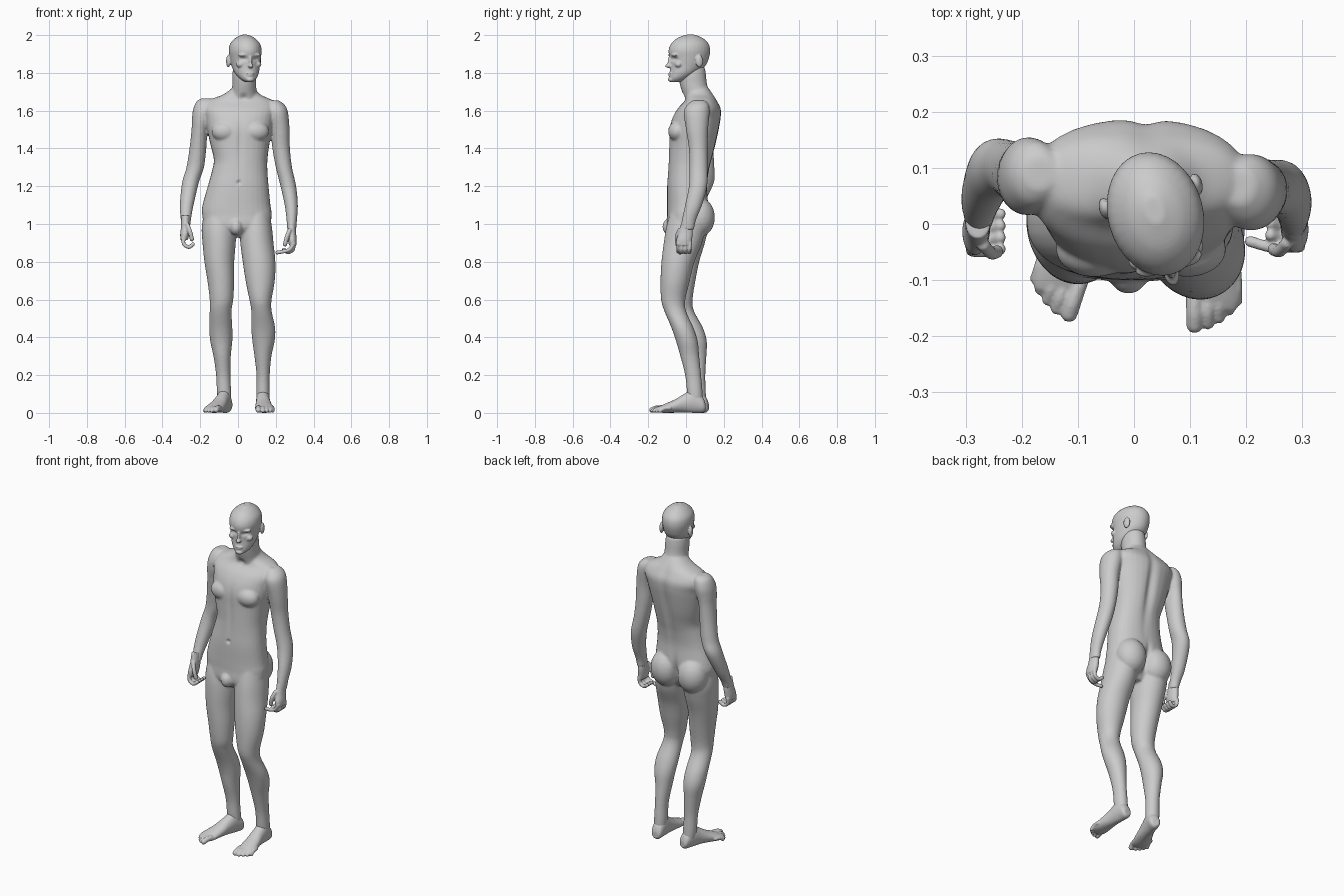
import bpy, bmesh, math
from mathutils import Vector, Matrix

skin = bpy.data.materials.new("plain_grey")
skin.diffuse_color = (0.6, 0.6, 0.6, 1)


def spline(rows, n=5):
    """Smoothly resample rows of numbers."""
    out = []
    for i in range(len(rows) - 1):
        a, b = rows[max(i - 1, 0)], rows[i]
        c, d = rows[i + 1], rows[min(i + 2, len(rows) - 1)]
        for k in range(n):
            t = k / n
            out.append([0.5 * (2 * q + (r - p) * t + (2 * p - 5 * q + 4 * r - s) * t * t
                               + (3 * q - p - 3 * r + s) * t ** 3)
                        for p, q, r, s in zip(a, b, c, d)])
    return out + [list(rows[-1])]


def loft(bm, rows, place=lambda a, b, t: (a, b, t), power=1.0, sides=32):
    """Rows are (t, a0, a1, b0, b1): oval sections stacked along t."""
    rings = []
    for t, a0, a1, b0, b1 in spline(rows):
        ring = []
        for k in range(sides):
            w = 2 * math.pi * k / sides
            c, s = math.cos(w), math.sin(w)
            c = math.copysign(abs(c) ** power, c)
            s = math.copysign(abs(s) ** power, s)
            ring.append(bm.verts.new(place((a0 + a1) / 2 + c * (a1 - a0) / 2,
                                           (b0 + b1) / 2 + s * (b1 - b0) / 2, t)))
        rings.append(ring)
    faces = [bm.faces.new(rings[0]), bm.faces.new(rings[-1])]
    for r, q in zip(rings, rings[1:]):
        for k in range(sides):
            m = (k + 1) % sides
            faces.append(bm.faces.new((r[k], r[m], q[m], q[k])))
    bmesh.ops.recalc_face_normals(bm, faces=faces)


def ball(bm, centre, radii, turn=Matrix()):
    m = turn @ Matrix.Translation(centre) @ Matrix.Diagonal((*radii, 1))
    bmesh.ops.create_icosphere(bm, subdivisions=3, radius=1, matrix=m)


def digit(bm, points, r):
    """Finger or toe: a run of overlapping balls."""
    for p in spline(points, 7):
        bmesh.ops.create_icosphere(bm, subdivisions=2, radius=r,
                                   matrix=Matrix.Translation(p))


def finish(bm, name, voxel, smooth, dents=()):
    """Fuse the pieces to one skin, then press in soft hollows."""
    me = bpy.data.meshes.new(name)
    bm.to_mesh(me)
    bm.free()
    ob = bpy.data.objects.new(name, me)
    bpy.context.collection.objects.link(ob)
    mod = ob.modifiers.new("fuse", 'REMESH')
    mod.mode, mod.voxel_size = 'VOXEL', voxel
    mod = ob.modifiers.new("relax", 'SMOOTH')
    mod.factor, mod.iterations = 0.5, smooth
    dg = bpy.context.evaluated_depsgraph_get()
    baked = bpy.data.meshes.new_from_object(ob.evaluated_get(dg))
    ob.modifiers.clear()
    ob.data = baked
    for v in baked.vertices:
        move = Vector()
        for c, size, push in dents:
            d = sum(((v.co[i] - c[i]) / size[i]) ** 2 for i in range(3))
            if d < 9:
                move += Vector(push) * math.exp(-d)
        v.co += move
    baked.materials.clear()
    baked.materials.append(skin)
    baked.polygons.foreach_set("use_smooth", [True] * len(baked.polygons))
    baked.update()
    return ob


# Torso
body = bmesh.new()
loft(body, [(0.93, -.10, .10, -.06, .05), (0.98, -.17, .165, -.10, .08),
            (1.05, -.19, .178, -.10, .11), (1.10, -.188, .172, -.10, .118),
            (1.20, -.16, .162, -.10, .112), (1.28, -.138, .156, -.095, .122),
            (1.34, -.128, .156, -.092, .137), (1.42, -.146, .166, -.09, .158),
            (1.50, -.163, .182, -.088, .175), (1.56, -.172, .192, -.073, .185),
            (1.61, -.185, .205, -.045, .185), (1.652, -.16, .185, -.008, .165),
            (1.685, -.08, .12, 0, .145), (1.72, -.03, .088, 0, .12)], power=.87)
# Chest, buttocks and groin
for x in (-.07, .095):
    ball(body, (x, -.045, 1.49), (.07, .05, .055))
for x in (-.095, .08):
    ball(body, (x, .07, 1.035), (.088, .083, .105))
ball(body, (-.01, -.085, .985), (.036, .04, .045))
# Neck
loft(body, [(1.64, -.05, .11, -.005, .15), (1.69, -.036, .1, -.018, .128),
            (1.74, -.03, .096, -.033, .112), (1.79, -.03, .096, -.04, .106),
            (1.83, -.025, .09, -.03, .1)])
# Legs
loft(body, [(1.06, -.18, -.02, -.08, .10), (.98, -.192, -.01, -.10, .115),
            (.90, -.188, -.012, -.107, .10), (.80, -.178, -.02, -.107, .07),
            (.70, -.162, -.02, -.102, .05), (.60, -.15, -.025, -.092, .035),
            (.54, -.15, -.034, -.075, .042), (.45, -.152, -.03, -.037, .09),
            (.38, -.147, -.03, -.015, .11), (.30, -.13, -.038, 0, .108),
            (.20, -.116, -.04, .023, .102), (.11, -.112, -.036, .03, .105),
            (.05, -.105, -.036, .035, .108)])
loft(body, [(1.06, .015, .168, -.085, .09), (.98, .01, .18, -.105, .10),
            (.90, .012, .188, -.118, .085), (.80, .025, .198, -.13, .045),
            (.70, .04, .195, -.135, .02), (.60, .06, .178, -.132, -.003),
            (.54, .07, .178, -.115, 0), (.45, .07, .197, -.077, .04),
            (.38, .076, .194, -.053, .062), (.30, .087, .177, -.03, .07),
            (.20, .098, .168, -.005, .08), (.11, .097, .168, .005, .088),
            (.05, .1, .165, .01, .09)])
# Arms
loft(body, [(1.665, -.195, -.14, .06, .12), (1.645, -.222, -.13, .035, .145),
            (1.60, -.239, -.135, .017, .155), (1.55, -.244, -.145, .017, .15),
            (1.50, -.246, -.16, .025, .145), (1.40, -.257, -.168, .04, .145),
            (1.30, -.273, -.18, .05, .15), (1.22, -.296, -.207, .042, .148),
            (1.10, -.308, -.235, .008, .09), (1.03, -.304, -.248, -.013, .048),
            (.99, -.302, -.252, -.022, .032)])
loft(body, [(1.655, .16, .215, .035, .1), (1.63, .15, .248, .005, .12),
            (1.59, .15, .265, -.012, .125), (1.50, .172, .273, 0, .117),
            (1.40, .182, .275, .015, .115), (1.30, .2, .286, .018, .115),
            (1.20, .225, .308, .015, .112), (1.10, .247, .317, -.005, .085),
            (1.02, .257, .312, -.022, .053), (.97, .26, .308, -.03, .043)])
finish(body, "body", .006, 8, [
    ((.02, .18, 1.42), (.025, .07, .22), (0, -.016, 0)),     # spine furrow
    ((-.008, .13, 1.03), (.016, .06, .08), (0, -.02, 0)),    # cleft
    ((.01, -.1, 1.42), (.015, .05, .13), (0, .006, 0)),      # breastbone line
    ((.004, -.1, 1.22), (.009, .03, .009), (0, .012, 0)),    # navel
    ((.03, 0, 1.67), (.02, .05, .018), (0, .012, 0))])       # throat notch

# Head, turned slightly to its left
turn = Matrix.Translation((.035, .03, 0)) @ Matrix.Rotation(math.radians(15), 4, 'Z')
head = bmesh.new()
rows = [(1.752, .02, -.113, -.06), (1.77, .043, -.122, -.02), (1.80, .063, -.119, .03),
        (1.84, .074, -.116, .075), (1.88, .081, -.12, .093), (1.92, .085, -.124, .099),
        (1.955, .077, -.11, .09), (1.984, .05, -.078, .06), (2.002, .016, -.03, .018)]
loft(head, [(z, -w, w, f, b) for z, w, f, b in rows],
     lambda a, b, t: turn @ Vector((a, b, t)))
ball(head, (0, -.122, 1.837), (.014, .023, .012), turn)    # nose tip
ball(head, (0, -.116, 1.86), (.009, .016, .034), turn)     # nose bridge
ball(head, (0, -.114, 1.797), (.024, .014, .006), turn)    # upper lip
ball(head, (0, -.113, 1.786), (.02, .014, .006), turn)     # lower lip
ball(head, (0, -.11, 1.765), (.022, .02, .014), turn)      # chin
for s in (-1, 1):
    ball(head, (s * .032, -.102, 1.895), (.03, .017, .01), turn)   # brow
    ball(head, (s * .045, -.085, 1.845), (.024, .02, .018), turn)  # cheek
    ball(head, (s * .084, .02, 1.862), (.011, .02, .033), turn)    # ear
aim = turn.to_3x3() @ Vector((0, .012, 0))
finish(head, "head", .004, 3, [
    (turn @ Vector((s * .033, -.108, 1.874)), (.02, .03, .011), aim) for s in (-1, 1)])

# Hands
for s, wrist, name in ((-1, (-.278, -.002, 1.015), "right_hand"),
                       (1, (.283, .002, .987), "left_hand")):
    hand = bmesh.new()

    def at(a, b, t):
        return Vector(wrist) + Vector((s * a, b, t))

    loft(hand, [(.03, -.022, .022, -.024, .03), (-.03, -.022, .024, -.04, .034),
                (-.07, -.02, .028, -.053, .03), (-.10, -.012, .026, -.052, .026)], at)
    for i in range(4):
        y = -.043 + .021 * i
        path = [(.012, y, -.09), (.008, y - .004, -.122), (-.018, y - .004, -.137),
                (-.04, y, -.122)]
        if s > 0 and i == 0:                      # one finger reaches inward
            path = [(.012, y, -.09), (-.008, y, -.12), (-.04, y, -.132), (-.076, y + .01, -.138)]
        digit(hand, [at(*p) for p in path], .0105)
    digit(hand, [at(*p) for p in ((-.01, -.036, -.02), (-.024, -.05, -.055),
                                  (-.034, -.047, -.095))], .012)
    finish(hand, name, .004, 2)

# Feet
for s, heel, angle, name in ((-1, (-.055, .117), 18, "right_foot"),
                             (1, (.131, .103), 1, "left_foot")):
    foot = bmesh.new()
    ca, sa = math.cos(math.radians(angle)), math.sin(math.radians(angle))

    def at(v, z, u):
        return Vector((heel[0] + s * (u * sa + v * ca), heel[1] - u * ca + v * sa, z))

    loft(foot, [(0, -.02, .02, .012, .05), (.015, -.032, .032, .001, .085),
                (.06, -.036, .036, 0, .125), (.11, -.038, .038, .002, .102),
                (.16, -.042, .046, .002, .072), (.21, -.044, .054, 0, .05),
                (.24, -.042, .054, .002, .037), (.258, -.034, .046, .006, .028)], at)
    for v, tip, r in ((-.028, .282, .0155), (-.004, .28, .0115), (.016, .27, .011),
                      (.034, .257, .0105), (.048, .241, .0105)):
        digit(foot, [at(v, .026, tip - .05), at(v, .024, tip - .022), at(v, r, tip)], r)
    finish(foot, name, .004, 2)
